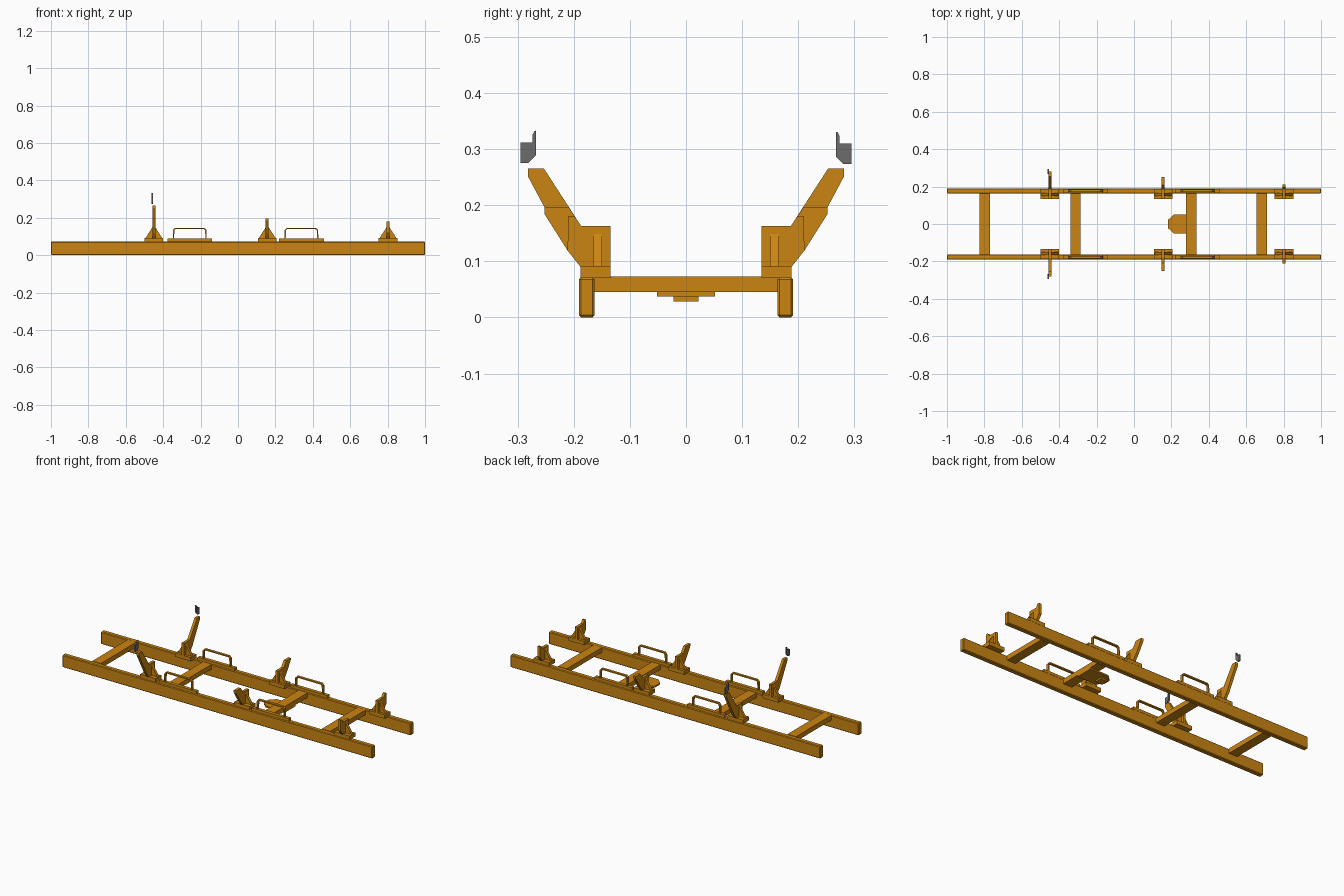
import bpy, bmesh
from mathutils import Vector

cube = bpy.data.objects.get("Cube")
if cube:
    bpy.data.objects.remove(cube, do_unlink=True)


def material(name, rgb):
    m = bpy.data.materials.new(name)
    m.use_nodes = True
    m.diffuse_color = (*rgb, 1)
    m.node_tree.nodes["Principled BSDF"].inputs["Base Color"].default_value = (*rgb, 1)
    return m


ORANGE = material("ochre_orange", (0.60, 0.235, 0.006))
GREY = material("dark_grey", (0.15, 0.15, 0.15))


def prism(name, points, axis, lo, hi, mat=ORANGE, bevel=0.0):
    """Extrude a 2D outline along x (points are y,z), y (x,z) or z (x,y)."""
    def place(p, t):
        return {"x": (t, p[0], p[1]), "y": (p[0], t, p[1]), "z": (p[0], p[1], t)}[axis]
    bm = bmesh.new()
    face = bm.faces.new([bm.verts.new(place(p, lo)) for p in points])
    out = bmesh.ops.extrude_face_region(bm, geom=[face])
    verts = [v for v in out["geom"] if isinstance(v, bmesh.types.BMVert)]
    bmesh.ops.translate(bm, verts=verts, vec=Vector(place((0, 0), hi - lo)))
    bmesh.ops.recalc_face_normals(bm, faces=bm.faces)
    if bevel:
        bmesh.ops.bevel(bm, geom=list(bm.edges), offset=bevel, segments=1,
                        affect="EDGES", profile=0.5)
    mesh = bpy.data.meshes.new(name)
    bm.to_mesh(mesh)
    bm.free()
    mesh.materials.append(mat)
    obj = bpy.data.objects.new(name, mesh)
    bpy.context.collection.objects.link(obj)
    return obj


def box(name, x, y, z, bevel=0.0):
    outline = [(x[0], y[0]), (x[1], y[0]), (x[1], y[1]), (x[0], y[1])]
    return prism(name, outline, "z", z[0], z[1], bevel=bevel)


def span(s, a, b):
    """Range on one side of the frame."""
    return tuple(sorted((s * a, s * b)))


# Crossbeams
for i, (a, b) in enumerate([(-0.825, -0.770), (-0.340, -0.285),
                            (0.278, 0.335), (0.655, 0.710)]):
    box(f"crossbeam_{i + 1}", (a, b), (-0.164, 0.164), (0.045, 0.073))

# Coupling plate and the pad beneath it
prism("coupling_plate", [(0.335, -0.052), (0.215, -0.052), (0.182, -0.022),
                         (0.182, 0.022), (0.215, 0.052), (0.335, 0.052)],
      "z", 0.037, 0.046)
box("coupling_pad", (0.195, 0.24), (-0.022, 0.022), (0.028, 0.037))

# Arm outlines (y, z) above the shared foot of each bracket
ARMS = {
    "tall": (-0.45, [(0.282, 0.252), (0.282, 0.265), (0.253, 0.265)]),
    "middle": (0.156, [(0.252, 0.184), (0.252, 0.196), (0.209, 0.196)]),
    "short": (0.802, [(0.210, 0.181), (0.199, 0.181)]),
}

for s, side in ((1, "back"), (-1, "front")):
    # Long rail with chamfered edges
    box(f"{side}_rail", (-1, 1), span(s, 0.163, 0.191), (0, 0.072), bevel=0.004)

    for name, (cx, tip) in ARMS.items():
        # Bracket foot, upright arm plate and triangular stiffener
        box(f"{side}_{name}_bracket_foot", (cx - 0.05, cx + 0.05),
            span(s, 0.135, 0.188), (0.070, 0.092))
        outline = [(0.135, 0.090), (0.188, 0.090), (0.211, 0.119)] + tip + \
                  [(0.187, 0.163), (0.135, 0.163)]
        prism(f"{side}_{name}_arm", [(s * y, z) for y, z in outline],
              "x", cx - 0.008, cx + 0.008)
        prism(f"{side}_{name}_stiffener",
              [(cx - 0.045, 0.091), (cx + 0.045, 0.091), (cx + 0.006, 0.152),
               (cx - 0.006, 0.152)], "y", *span(s, 0.150, 0.165))

    # Grab handles on base strips
    for label, cx in (("left", 0.339), ("right", -0.258)):
        box(f"{side}_{label}_handle_base", (cx - 0.12, cx + 0.12),
            span(s, 0.167, 0.187), (0.070, 0.088))
        left = [(-0.091, 0.087), (-0.089, 0.135), (-0.079, 0.146)]
        inner = [(-0.084, 0.087), (-0.082, 0.133), (-0.076, 0.139)]
        half = [(-x, z) for x, z in reversed(left)]
        half_in = [(-x, z) for x, z in inner]
        loop = left + half + half_in + inner[::-1]
        prism(f"{side}_{label}_handle", [(cx + x, z) for x, z in loop],
              "y", *span(s, 0.170, 0.184))

    # Small grey catch floating above the tall arm
    dz = 0 if s > 0 else 0.002
    catch = [(0.267, 0.331), (0.270, 0.330), (0.274, 0.323), (0.274, 0.310),
             (0.295, 0.310), (0.295, 0.273), (0.281, 0.273), (0.267, 0.287)]
    prism(f"{side}_catch", [(s * y, z + dz) for y, z in catch],
          "x", -0.463, -0.454, GREY)
